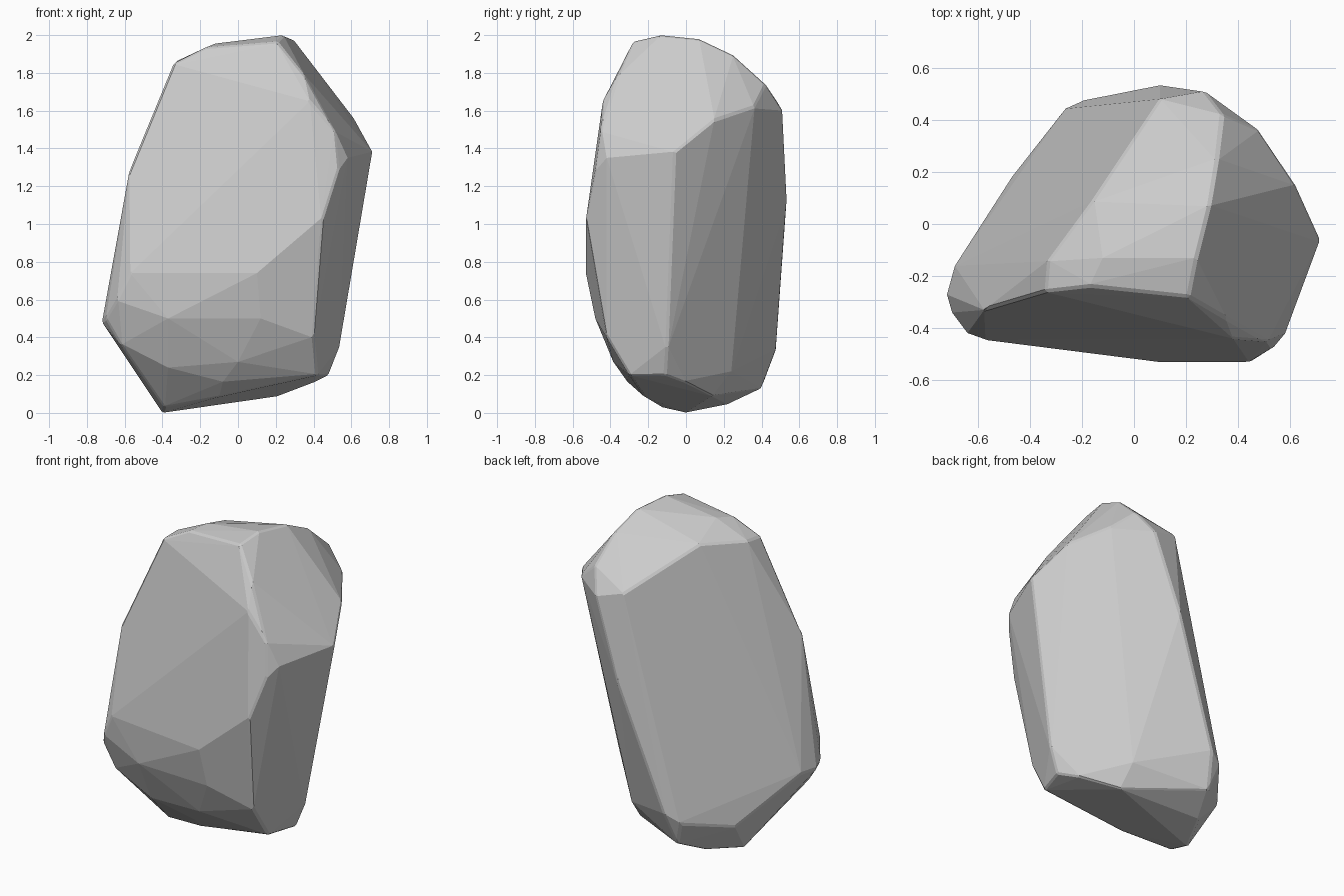
import bpy, bmesh

# Corner points of the faceted boulder, grouped by region (convex hull makes the facets)
underside = [
    (-.40, 0, 0), (-.39, -.13, .03), (-.30, .22, .045), (-.22, .40, .13),
    (-.10, -.22, .085), (.22, .14, .09), (.40, 0, .16), (.48, -.11, .20), (.42, -.30, .20),
]
lower_band = [
    (-.62, -.34, .36), (-.37, -.34, .24), (-.08, -.31, .165), (0, -.385, .27),
    (.40, -.42, .40), (-.37, -.46, .50), (.12, -.48, .50), (-.72, -.27, .48),
    (-.70, -.34, .50), (-.64, -.42, .60), (-.69, -.16, .48), (-.47, .18, .22),
    (-.27, .44, .28), (-.18, .48, .34), (.21, .24, .22), (.54, -.10, .35),
]
middle_band = [
    (-.57, -.445, .74), (.10, -.53, .74), (.45, -.53, 1.03), (.53, -.48, 1.28),
    (-.575, -.33, 1.28), (.10, .535, 1.10), (.715, -.06, 1.38), (.58, -.42, 1.35),
]
shoulders = [
    (.51, -.45, 1.50), (.38, -.44, 1.65), (.35, -.36, 1.79), (.62, .15, 1.55),
    (.48, .36, 1.62), (.27, .51, 1.60), (.10, .48, 1.65), (.34, .42, 1.74),
]
crown = [
    (-.34, -.26, 1.85), (-.33, -.14, 1.86), (-.17, -.24, 1.935), (.21, -.28, 1.965),
    (-.12, -.13, 1.955), (.24, -.13, 2.0), (.29, .07, 1.98), (-.16, .09, 1.88),
    (.32, .25, 1.895),
]

# Wrap the points in a hull and tidy the inner leftovers
bm = bmesh.new()
for p in underside + lower_band + middle_band + shoulders + crown:
    bm.verts.new(p)
bmesh.ops.convex_hull(bm, input=bm.verts[:])
bmesh.ops.delete(bm, geom=[v for v in bm.verts if not v.link_faces], context='VERTS')
# Merge nearly coplanar triangles into broad flat facets
bmesh.ops.dissolve_limit(bm, angle_limit=0.03, verts=bm.verts[:], edges=bm.edges[:])
bmesh.ops.recalc_face_normals(bm, faces=bm.faces[:])

mesh = bpy.data.meshes.new("boulder")
bm.to_mesh(mesh)
bm.free()
rock = bpy.data.objects.new("boulder", mesh)
bpy.context.collection.objects.link(rock)

# Slightly worn edges
bevel = rock.modifiers.new("worn_edges", 'BEVEL')
bevel.width = 0.01
bevel.segments = 1
bevel.limit_method = 'ANGLE'
bevel.angle_limit = 0.5
